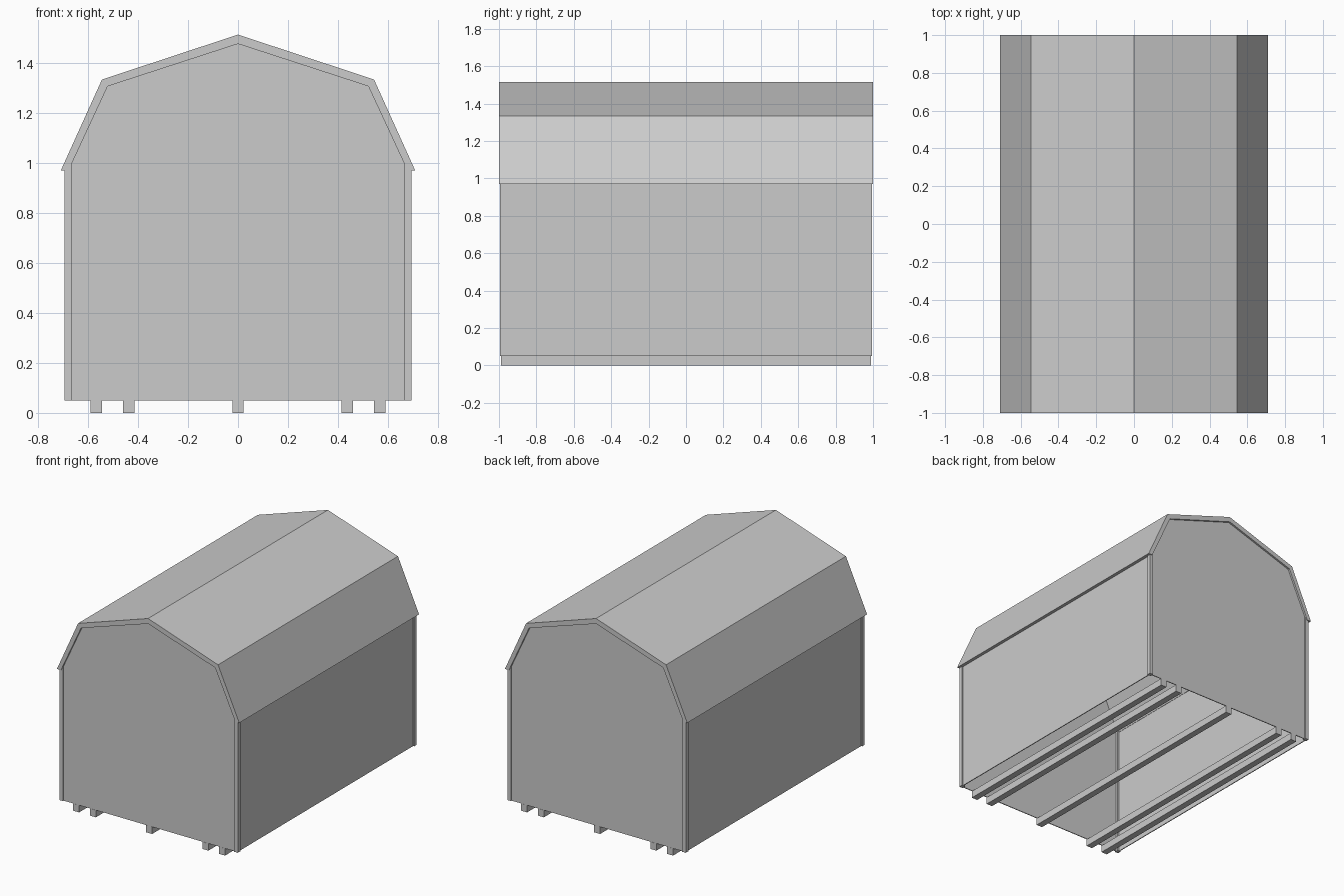
import bpy
import bmesh

cube = bpy.data.objects.get("Cube")
if cube:
    bpy.data.objects.remove(cube, do_unlink=True)

GREY = (0.6, 0.6, 0.6, 1.0)
mat = bpy.data.materials.new("light_grey")
mat.use_nodes = True
mat.diffuse_color = GREY
mat.node_tree.nodes["Principled BSDF"].inputs["Base Color"].default_value = GREY


def extrude_profile(name, profile, y0, y1):
    """Solid made by sweeping an x-z outline from y0 to y1."""
    bm = bmesh.new()
    face = bm.faces.new([bm.verts.new((x, y0, z)) for x, z in profile])
    swept = bmesh.ops.extrude_face_region(bm, geom=[face])["geom"]
    verts = [v for v in swept if isinstance(v, bmesh.types.BMVert)]
    bmesh.ops.translate(bm, verts=verts, vec=(0, y1 - y0, 0))
    bmesh.ops.recalc_face_normals(bm, faces=bm.faces)
    mesh = bpy.data.meshes.new(name)
    bm.to_mesh(mesh)
    bm.free()
    mesh.materials.append(mat)
    obj = bpy.data.objects.new(name, mesh)
    bpy.context.collection.objects.link(obj)
    return obj


def box(name, x0, x1, y0, y1, z0, z1):
    return extrude_profile(name, [(x0, z0), (x1, z0), (x1, z1), (x0, z1)], y0, y1)


def mirrored(half):
    """Complete a right-hand outline that starts at the lowest point and ends on the centre line."""
    return half + [(-x, z) for x, z in reversed(half[:-1])]


BASE = 0.05
outer = [(0.71, 0.97), (0.545, 1.335), (0, 1.515)]
inner = [(0.679, 0.97), (0.522, 1.308), (0, 1.478)]

# Gambrel roof shell
extrude_profile("roof", mirrored(outer) + mirrored(inner)[::-1], -1, 1)

# Gable end walls, slightly behind the roof edge
gable = mirrored([(0.687, BASE), (0.687, 0.97)] + inner)
extrude_profile("front_wall", gable, -0.987, -0.981)
extrude_profile("back_wall", gable, 0.981, 0.987)

# Side walls and corner posts
for side, s in (("left", 1), ("right", -1)):
    box(side + "_wall", s * 0.681, s * 0.687, -0.984, 0.984, BASE, 0.985)
    for end, e in (("front", -1), ("back", 1)):
        box(f"{end}_{side}_corner_post", s * 0.667, s * 0.695,
            e * 0.967, e * 0.995, BASE, 0.995)

# Floor skids under the open base
for i, x in enumerate((-0.568, -0.438, 0, 0.438, 0.568)):
    box(f"floor_skid_{i + 1}", x - 0.023, x + 0.023, -0.988, 0.988, 0, BASE)
